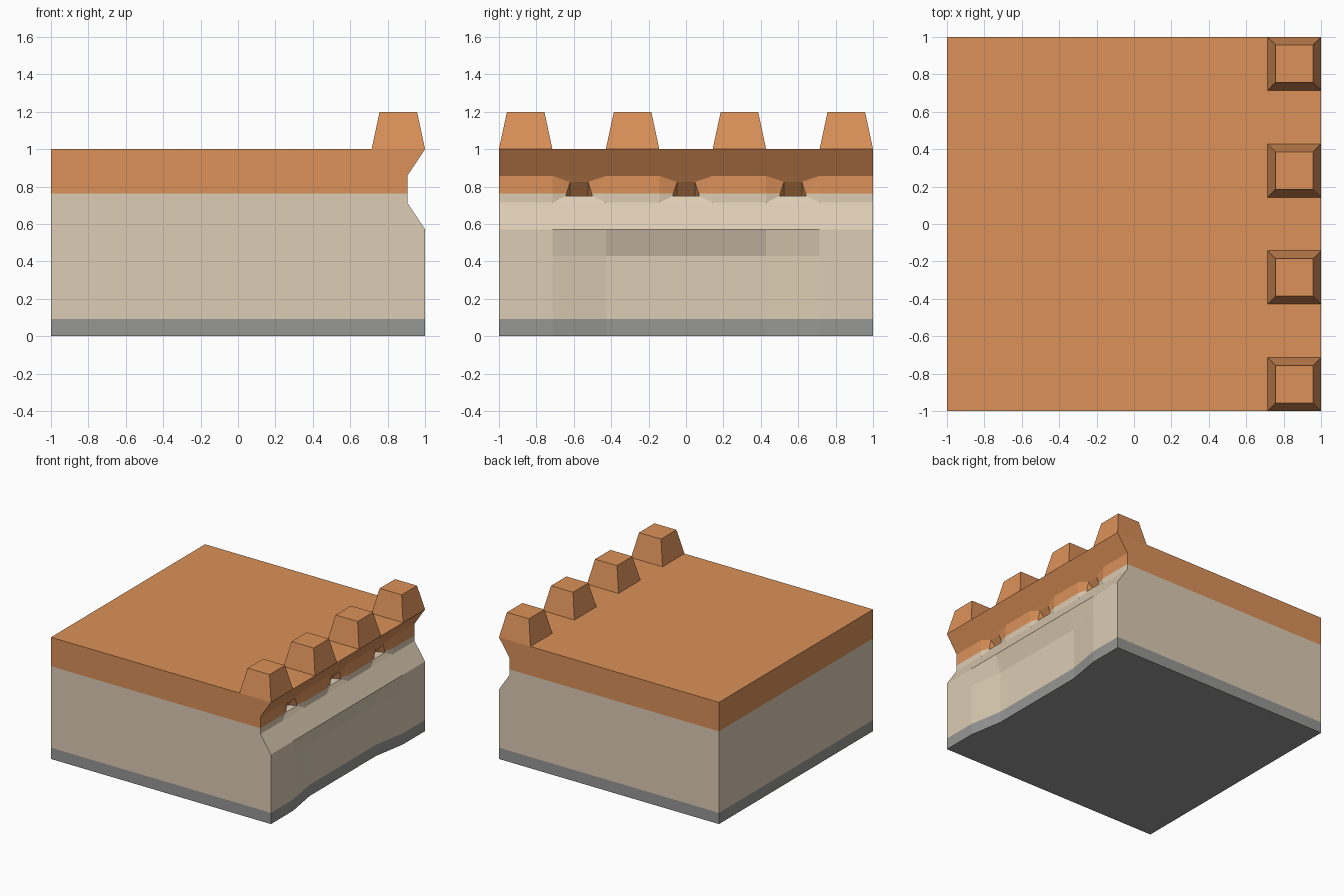
import bpy, bmesh
from mathutils import Vector

if "Cube" in bpy.data.objects:
    bpy.data.objects.remove(bpy.data.objects["Cube"])


def material(name, rgb):
    m = bpy.data.materials.new(name)
    lin = [((c / 255 + 0.055) / 1.055) ** 2.4 for c in rgb]
    m.diffuse_color = (*lin, 1)
    m.use_nodes = True
    m.node_tree.nodes["Principled BSDF"].inputs["Base Color"].default_value = m.diffuse_color
    return m


ORANGE = material("orange_clay", (219, 145, 89))
TAN = material("tan_stone", (220, 204, 179))
GREY = material("grey_footing", (150, 151, 149))


def finish(bm, name, mats):
    bmesh.ops.remove_doubles(bm, verts=bm.verts, dist=0.0005)
    me = bpy.data.meshes.new(name)
    bm.to_mesh(me)
    bm.free()
    for m in mats:
        me.materials.append(m)
    ob = bpy.data.objects.new(name, me)
    bpy.context.collection.objects.link(ob)
    return ob


# ---------- Wall block ----------
bm = bmesh.new()
OUT = Vector((1, 0, 0))


def face(pts, out=OUT):
    f = bm.faces.new([bm.verts.new(p) for p in pts])
    f.normal_update()
    if f.normal.dot(Vector(out)) < 0:
        f.normal_flip()


N = 0.905                                   # notch depth position
profile = [(1, 0), (1, 3 / 7), (1, 4 / 7), (N, 5 / 7), (N, 6 / 7), (1, 1)]
ys = [(-7 + 2 * k) / 7 for k in range(8)]
foot = [1, 1] + [0.952] * 4 + [1, 1]        # recessed lower wall

# End caps, and the plain far side
for y in (-1, 1):
    face([(-1, y, 0)] + [(x, y, z) for x, z in profile] + [(-1, y, 1)], (0, y, 0))
face([(-1, -1, 0), (-1, 1, 0), (-1, 1, 1), (-1, -1, 1)], (-1, 0, 0))
face([(-1, y, 1) for y in (1, -1)] + [(1, y, 1) for y in ys], (0, 0, 1))
face([(-1, y, 0) for y in (1, -1)] + [(x, y, 0) for x, y in zip(foot, ys)], (0, 0, -1))

# Shaped side, column by column
for i in range(7):
    a, b = ys[i], ys[i + 1]
    xa, xb = foot[i], foot[i + 1]
    face([(xa, a, 0), (xb, b, 0), (xb, b, 3 / 7), (xa, a, 3 / 7)])
    face([(xa, a, 3 / 7), (xb, b, 3 / 7), (1, b, 4 / 7), (1, a, 4 / 7)])
    face([(1, a, 4 / 7), (1, b, 4 / 7), (N, b, 5 / 7), (N, a, 5 / 7)])
    face([(N, a, 6 / 7), (N, b, 6 / 7), (1, b, 1), (1, a, 1)])
    if i % 2 == 0:
        face([(N, a, 5 / 7), (N, b, 5 / 7), (N, b, 6 / 7), (N, a, 6 / 7)])
        continue
    # Drop hole between merlons: dipped ceiling, flanks, sloped back, floor
    c, top, low, wx, bx = (a + b) / 2, 0.825, 0.75, 0.885, 0.82
    w, h = 0.048, 0.072
    face([(N, a, 6 / 7), (N, b, 6 / 7), (wx, c + w, top), (wx, c - w, top)])
    for s in (-1, 1):
        e = c + s / 7
        face([(N, e, 6 / 7), (wx, c + s * w, top), (wx, c + s * h, low)])
        face([(N, e, 6 / 7), (wx, c + s * h, low), (N, e, 5 / 7)])
        face([(wx, c + s * w, top), (wx, c + s * h, low), (bx, c + s * w, low)])
    face([(wx, c - h, low), (wx, c + h, low), (N, b, 5 / 7), (N, a, 5 / 7)])
    face([(wx, c - w, top), (wx, c + w, top), (bx, c + w, low), (bx, c - w, low)])
    face([(wx, c - h, low), (wx, c + h, low), (bx, c + w, low), (bx, c - w, low)], (0, 0, 1))

# Cut at the colour lines and paint by height (hole linings stay orange)
for z in (0.092, 0.762):
    bmesh.ops.bisect_plane(bm, geom=bm.verts[:] + bm.edges[:] + bm.faces[:], dist=1e-5,
                           plane_co=(0, 0, z), plane_no=(0, 0, 1))
for f in bm.faces:
    p = f.calc_center_median()
    lining = p.z > 0.7505 and 0.8 < p.x < 0.8849
    f.material_index = 0 if p.z > 0.762 or lining else (2 if p.z < 0.092 else 1)
finish(bm, "wall_block", [ORANGE, TAN, GREY])

# ---------- Merlons ----------
for k, y in enumerate((-6 / 7, -2 / 7, 2 / 7, 6 / 7)):
    bm = bmesh.new()
    bmesh.ops.create_cube(bm, size=1)
    for v in bm.verts:
        r = 1 / 7 if v.co.z < 0 else 0.1
        v.co = (6 / 7 + 2 * r * v.co.x, y + 2 * r * v.co.y, 1 if v.co.z < 0 else 1.2)
    finish(bm, f"merlon_{k + 1}", [ORANGE])
